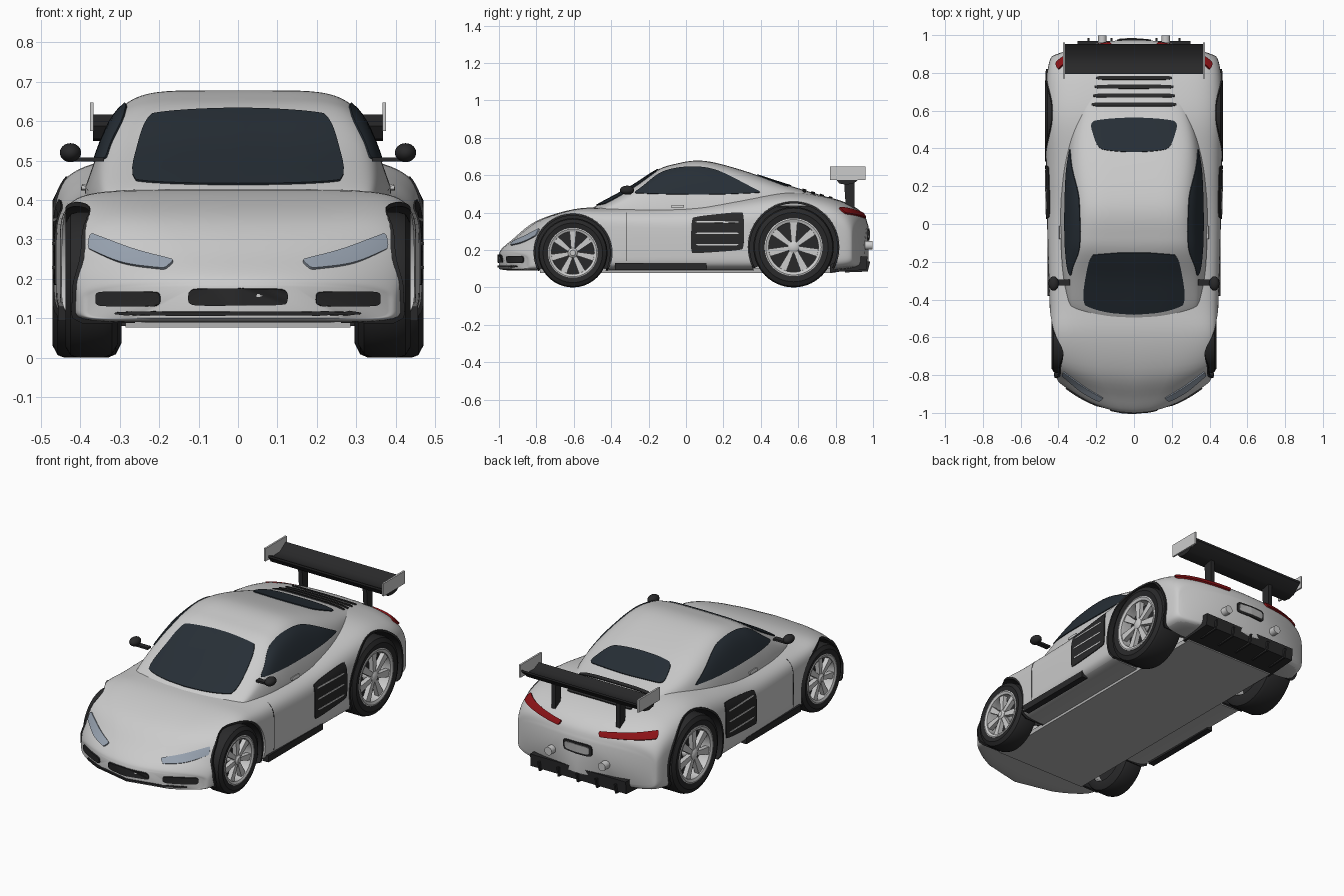
import bpy, bmesh, math
from mathutils import Vector, Matrix
from mathutils.bvhtree import BVHTree

if "Cube" in bpy.data.objects:
    bpy.data.objects.remove(bpy.data.objects["Cube"])

def material(name, r, g, b):
    m = bpy.data.materials.new(name)
    m.diffuse_color = (r, g, b, 1)
    m.use_nodes = True
    m.node_tree.nodes["Principled BSDF"].inputs["Base Color"].default_value = m.diffuse_color
    return m

PAINT = material("white paint", .95, .95, .95)
BLACK = material("black trim", .022, .022, .023)
GLASS = material("dark glass", .02, .028, .037)
LAMP = material("headlight glass", .31, .36, .43)
RED = material("red lamp", .26, .006, .008)
UNDER = material("underbody grey", .45, .45, .45)
parts = []

def make(name, bm, mat=PAINT, mirror=False, thick=0):
    bmesh.ops.remove_doubles(bm, verts=bm.verts, dist=1e-5)
    bmesh.ops.recalc_face_normals(bm, faces=bm.faces)
    me = bpy.data.meshes.new(name)
    bm.to_mesh(me)
    bm.free()
    ob = bpy.data.objects.new(name, me)
    bpy.context.collection.objects.link(ob)
    me.materials.append(mat)
    if thick:
        s = ob.modifiers.new("thickness", 'SOLIDIFY')
        s.thickness, s.offset = thick, 0
    if mirror:
        ob.modifiers.new("mirror", 'MIRROR').use_mirror_merge = False
    parts.append(ob)
    return ob

def spline(rows, t):
    """Smooth curve through rows of numbers, t from 0 to 1."""
    n = len(rows) - 1
    i = min(int(t * n), n - 1)
    f = t * n - i
    out = []
    for k in range(len(rows[0])):
        p = [rows[min(max(i + d, 0), n)][k] for d in (-1, 0, 1, 2)]
        m0 = (p[2] - p[0]) / (2 if i > 0 else 1)
        m1 = (p[3] - p[1]) / (2 if i < n - 1 else 1)
        out.append((2*f**3 - 3*f**2 + 1) * p[1] + (f**3 - 2*f**2 + f) * m0
                   + (3*f**2 - 2*f**3) * p[2] + (f**3 - f**2) * m1)
    return out

skin_v, skin_f = [], []

def loft(name, rows, taper=0, N=80, sub=5):
    """Shell through superellipse stations: y, half width, bottom, middle, top, squareness, bow."""
    bm = bmesh.new()
    rings = []
    S = (len(rows) - 1) * sub
    for s in range(S + 1):
        y, w, zb, zs, zt, n, bow = spline(rows, s / S)
        ring = []
        for i in range(N):
            a = 2 * math.pi * i / N
            c, d = math.cos(a), math.sin(a)
            e, h = (n, zt - zs) if d >= 0 else (9, zs - zb)
            u = math.copysign(abs(c) ** (2 / e), c)
            v = math.copysign(abs(d) ** (2 / e), d)
            ring.append(bm.verts.new((w * u * (1 - taper * max(h * v, 0)), y + bow * u * u, zs + h * v)))
        rings.append(ring)
    for a, b in zip(rings, rings[1:]):
        for i in range(N):
            bm.faces.new((a[i], a[(i+1) % N], b[(i+1) % N], b[i]))
    for r in (rings[0], rings[-1]):
        for i in range(N // 2):
            bm.faces.new(list(dict.fromkeys((r[i], r[i+1], r[N-i-1], r[(N-i) % N]))))
    bm.verts.index_update()
    base = len(skin_v)
    skin_v.extend(v.co.copy() for v in bm.verts)
    skin_f.extend([v.index + base for v in f.verts] for f in bm.faces)
    return make(name, bm)

def lathe(name, prof, cy, cz, mat=PAINT, arc=(0, 360), seg=56, thick=0, closed=True, clip=False):
    """Turn (x, radius) profile about an axle; mirrored. clip keeps it inside the skin."""
    bm = bmesh.new()
    rows = []
    for k in range(seg + 1):
        a = math.radians(arc[0] + (arc[1] - arc[0]) * k / seg)
        row = []
        for x, r in prof:
            y, z = cy + r * math.cos(a), cz + r * math.sin(a)
            if clip and r > 0:
                hit = skin.ray_cast(Vector((3, y, z + .008)), Vector((-1, 0, 0)))[0]
                x = min(x, max(hit.x + .008 if hit else 0, .26))
            row.append(bm.verts.new((x, y, z)))
        rows.append(row)
    n = len(prof)
    for a, b in zip(rows, rows[1:]):
        for i in range(n if closed else n - 1):
            bm.faces.new((a[i], a[(i+1) % n], b[(i+1) % n], b[i]))
    bmesh.ops.dissolve_degenerate(bm, edges=bm.edges, dist=1e-5)
    return make(name, bm, mat, True, thick)

def prism(name, x0, x1, prof, mat=PAINT, mirror=False):
    """Extrude a (y, z) outline between two x values."""
    bm = bmesh.new()
    a, b = [[bm.verts.new((x, y, z)) for y, z in prof] for x in (x0, x1)]
    bm.faces.new(a)
    bm.faces.new(b[::-1])
    for i in range(len(a)):
        j = (i + 1) % len(a)
        bm.faces.new((a[i], a[j], b[j], b[i]))
    return make(name, bm, mat, mirror)

def rect(y0, y1, z0, z1):
    return [(y0, z0), (y1, z0), (y1, z1), (y0, z1)]

VIEWS = {'front': (lambda a, b: (a, -3, b), (0, 1, 0)), 'back': (lambda a, b: (a, 3, b), (0, -1, 0)),
         'side': (lambda a, b: (3, a, b), (-1, 0, 0)), 'top': (lambda a, b: (a, b, 3), (0, 0, -1))}

def panel(name, view, low, high, mat=PAINT, mirror=False, thick=.01, r=.1, nu=28, nv=10):
    """Patch between two outlines, projected onto the body skin."""
    start, d = VIEWS[view]
    d = Vector(d)
    bm = bmesh.new()
    grid = []
    for j in range(nv + 1):
        row = []
        for i in range(nu + 1):
            u, v = 2 * i / nu - 1, 2 * j / nv - 1
            f = 1 - r * (u * v) ** 4
            u, v = (u * f + 1) / 2, (v * f + 1) / 2
            p, q = Vector(spline(low, u)), Vector(spline(high, u))
            o = Vector(start(*p.lerp(q, v)))
            hit = skin.ray_cast(o, d)[0] or skin.find_nearest(o + d * 2.1)[0]
            row.append(bm.verts.new(hit))
        grid.append(row)
    for a, b in zip(grid, grid[1:]):
        for i in range(nu):
            bm.faces.new((a[i], a[i+1], b[i+1], b[i]))
    return make(name, bm, mat, mirror, thick)

def strip(a0, a1, b0, b1):
    return [(a0, b0), (a1, b0)], [(a0, b1), (a1, b1)]

# Lower body and cabin shells
body = loft("body", [
    (-1.0, .38, .10, .145, .18, 3, .15), (-.985, .40, .095, .15, .207, 3, .15),
    (-.93, .415, .09, .18, .255, 4, .13), (-.8, .428, .09, .22, .355, 6, .065),
    (-.6, .44, .09, .25, .418, 7, .01), (-.4, .448, .09, .26, .43, 5, 0),
    (0, .46, .09, .27, .45, 3.8, 0), (.3, .465, .09, .28, .487, 4, 0),
    (.55, .472, .09, .28, .512, 4.4, 0), (.75, .468, .09, .28, .485, 4.2, -.02),
    (.88, .455, .10, .27, .442, 4, -.05), (.95, .44, .115, .25, .39, 3.5, -.07),
    (.975, .42, .14, .23, .33, 3, -.08)])
loft("cabin", [
    (-.53, .30, .36, .38, .40, 4, .05), (-.48, .345, .36, .40, .437, 5, .05),
    (-.3, .375, .36, .42, .535, 6, .03), (-.15, .385, .36, .43, .63, 6, .01),
    (-.05, .388, .36, .43, .662, 6, 0), (.05, .388, .36, .43, .678, 5.8, 0),
    (.15, .386, .38, .43, .668, 5.5, 0), (.3, .375, .42, .44, .627, 5, 0),
    (.45, .345, .43, .45, .577, 4.5, 0), (.6, .295, .43, .45, .53, 4, 0),
    (.75, .25, .43, .45, .485, 3, 0)], taper=.9)
skin = BVHTree.FromPolygons(skin_v, skin_f)

# Wheels, arch liners and arch cutters
cutters = []
for tag, cy, R, arch, xi, xo in (("front", -.605, .185, .21, .305, .437), ("rear", .575, .215, .245, .295, .47)):
    cut = lathe(tag + "_arch_cutter", [(.255, 0), (.255, arch), (.6, arch), (.6, 0)], cy, R, closed=False)
    cut.hide_render = True
    cutters.append(cut)
    m = body.modifiers.new("arch", 'BOOLEAN')
    m.operation, m.solver, m.object = 'DIFFERENCE', 'EXACT', cut
    lathe(tag + "_arch_liner", [(.265, 0), (.265, arch - .006), (xo, arch - .006)], cy, R, BLACK,
          (-28, 208), 60, .011, False, True)
    lathe(tag + "_tyre", [(xi, .7*R), (xi, .82*R), (xi + .015, .96*R), (xi + .035, R), (xo - .03, R),
          (xo - .012, .97*R), (xo, .86*R), (xo - .008, .69*R)], cy, R, BLACK)
    lathe(tag + "_rim", [(xi + .01, .67*R), (xi + .01, .71*R), (xo - .004, .72*R), (xo - .002, .69*R),
          (xo - .008, .62*R), (xo - .03, .61*R)], cy, R)
    lathe(tag + "_wheel_back", [(xo - .07, 0), (xo - .07, .69*R), (xo - .08, .69*R), (xo - .08, 0)],
          cy, R, BLACK, closed=False)
    lathe(tag + "_hub", [(xo - .07, 0), (xo - .07, .15*R), (xo - .012, .14*R), (xo - .004, .08*R), (xo - .004, 0)],
          cy, R, seg=24, closed=False)
    for k in range(7):
        a = math.radians(90 + k * 360 / 7)
        c, s = math.cos(a), math.sin(a)
        prism(tag + "_spoke", xo - .04, xo - .014,
              [(cy + l*R*c - w*R*s, R + l*R*s + w*R*c)
               for l, w in ((.08, -.05), (.65, -.10), (.65, .10), (.08, .05))], mirror=True)

# Glass
panel("windscreen", 'front', [(-.28, .442), (0, .438), (.28, .442)], [(-.232, .622), (0, .63), (.232, .622)],
      GLASS, r=.07)
panel("rear_window", 'top', [(-.19, .39), (0, .38), (.19, .39)], [(-.24, .55), (0, .562), (.24, .55)], GLASS)
panel("side_window", 'side', [(-.28, .502), (-.05, .497), (.17, .497), (.40, .505)],
      [(-.25, .525), (-.1, .625), (.13, .634), (.385, .518)], GLASS, True, r=.04)

# Lamps and front openings
panel("headlight", 'front', [(.185, .222), (.29, .238), (.38, .275)], [(.16, .245), (.26, .272), (.373, .315)],
      LAMP, True, .014, .05)
panel("tail_lamp", 'back', [(.13, .368), (.28, .38), (.415, .392)], [(.115, .392), (.27, .408), (.40, .425)],
      RED, True, .02, .05)
panel("centre_grille", 'front', *strip(-.125, .125, .132, .176), BLACK, thick=.014)
panel("side_grille", 'front', *strip(.197, .358, .13, .168), BLACK, True, .014)
panel("front_lip", 'front', *strip(-.31, .31, .107, .117), BLACK, thick=.014, nv=4)

# Side vent with slats, door seam, handle, skirt
panel("side_vent", 'side', [(.025, .18), (.31, .20)], [(.03, .375), (.31, .405)], BLACK, True, r=.05)
for k in range(3):
    z = .225 + k * .06
    panel("vent_slat", 'side', *strip(.05, .285, z, z + .008), PAINT, True, .014, nv=2)
panel("door_seam", 'side', *strip(-.321, -.318, .14, .40), BLACK, True, .003, 0, 2, 16)
panel("door_handle", 'side', *strip(-.08, -.01, .424, .438), PAINT, True, .02, nv=4)
prism("side_skirt", .42, .457, rect(-.38, .11, .093, .13), BLACK, True)
prism("underbody", -.285, .285, rect(-.78, .8, .076, .1), UNDER)

# Engine lid louvres
for k in range(4):
    w, y = .225 - k * .008, .622 + k * .047
    panel("louvre", 'top', *strip(-w, w, y, y + .02), BLACK, thick=.012, nv=4)

# Rear wing
prism("wing_blade", -.368, .368, [(.795, .60), (.84, .58), (.90, .582), (.952, .617), (.952, .605),
      (.90, .558), (.86, .549), (.82, .555), (.795, .588)], BLACK)
prism("wing_end_plate", .366, .376, rect(.77, .96, .575, .647), mirror=True)
prism("wing_strut", .19, .215, [(.855, .42), (.9, .42), (.9, .565), (.845, .565)], BLACK, True)

# Diffuser with fins
prism("diffuser", -.3, .3, [(.77, .08), (.965, .095), (.97, .165), (.85, .165), (.77, .12)], BLACK)
for k in range(5):
    x = -.24 + k * .12
    prism("diffuser_fin", x - .005, x + .005, [(.85, .08), (.972, .085), (.985, .14), (.85, .13)], BLACK)

# Number plate holder and exhausts
panel("plate_frame", 'back', *strip(-.09, .09, .25, .315), BLACK, thick=.014)
panel("plate", 'back', *strip(-.077, .077, .261, .304), UNDER, thick=.02)
bm = bmesh.new()
bmesh.ops.create_cone(bm, cap_ends=True, segments=24, radius1=.023, radius2=.023, depth=.07,
                      matrix=Matrix.Translation((.168, .962, .225)) @ Matrix.Rotation(math.pi / 2, 4, 'X'))
make("exhaust", bm, PAINT, True)

# Door mirrors
bm = bmesh.new()
bmesh.ops.create_uvsphere(bm, u_segments=24, v_segments=14, radius=1,
                          matrix=Matrix.Translation((.425, -.315, .52)) @ Matrix.Diagonal((.027, .038, .024, 1)))
make("door_mirror", bm, BLACK, True)
prism("mirror_stem", .34, .425, rect(-.325, -.295, .497, .508), BLACK, True)

# Bake modifiers, drop cutters, grey underside, smooth shading
dg = bpy.context.evaluated_depsgraph_get()
baked = [(o, bpy.data.meshes.new_from_object(o.evaluated_get(dg))) for o in parts if o not in cutters]
for o, me in baked:
    o.modifiers.clear()
    o.data = me
    o.select_set(True)
for o in cutters:
    bpy.data.objects.remove(o)
body.data.materials.clear()
body.data.materials.append(PAINT)
body.data.materials.append(UNDER)
for p in body.data.polygons:
    p.material_index = int(p.normal.z < -.9 and p.center.z < .12)
bpy.context.view_layer.objects.active = body
bpy.ops.object.shade_smooth_by_angle(angle=math.radians(35))
